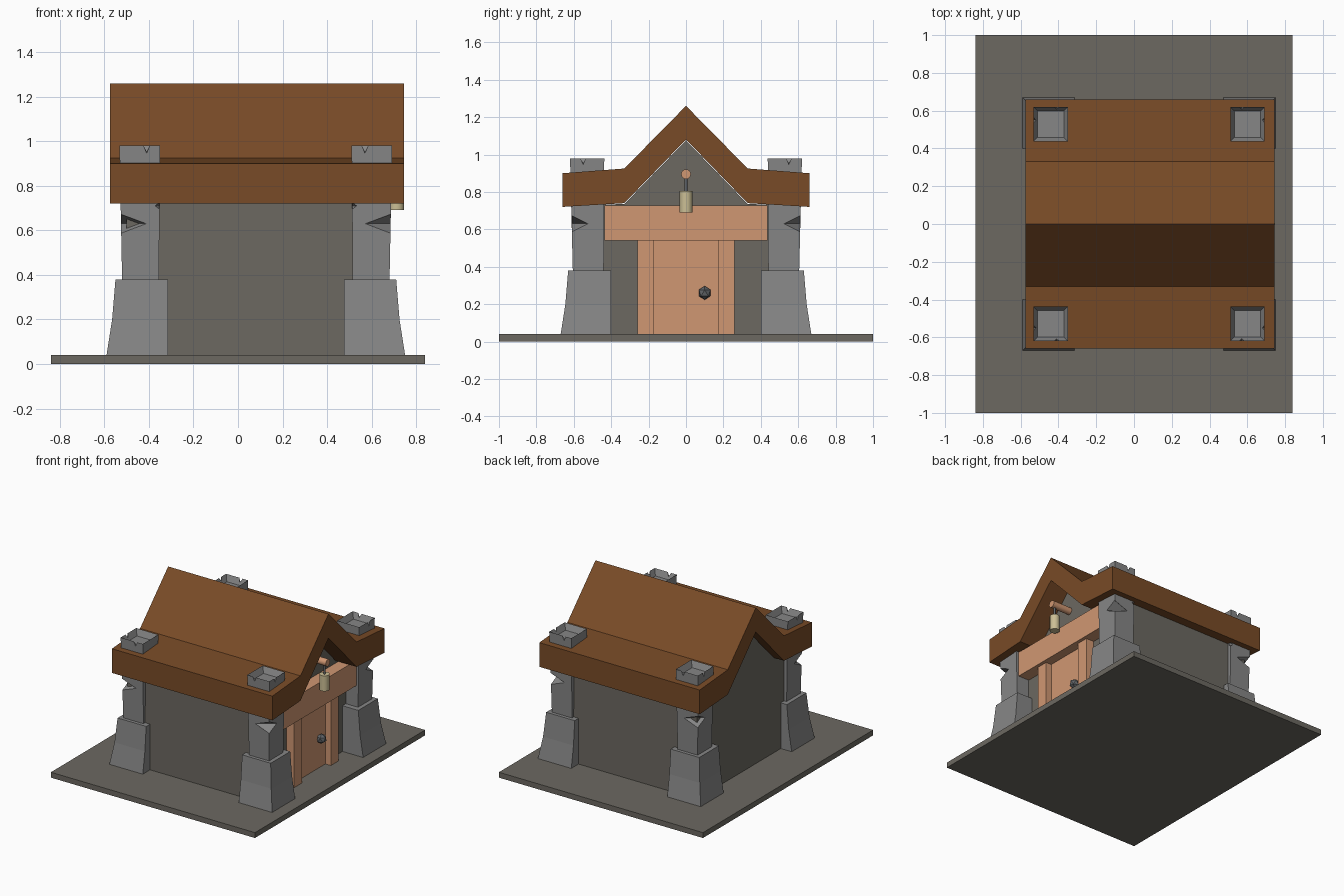
import bpy, bmesh
from mathutils import Matrix, Vector

if "Cube" in bpy.data.objects:
    bpy.data.objects.remove(bpy.data.objects["Cube"])

CX = 0.08  # centre line of the building along x


def material(name, rgb):
    m = bpy.data.materials.new(name)
    m.diffuse_color = (*rgb, 1)
    m.use_nodes = True
    m.node_tree.nodes["Principled BSDF"].inputs["Base Color"].default_value = m.diffuse_color
    return m


STONE = material("dark_stone", (0.15, 0.14, 0.12))
PILLAR = material("pillar_stone", (0.24, 0.24, 0.24))
ROOF = material("roof_brown", (0.19, 0.07, 0.02))
WOOD = material("light_wood", (0.63, 0.31, 0.17))
GLASS = material("lantern_glass", (0.60, 0.52, 0.30))
IRON = material("iron", (0.12, 0.13, 0.14))


def finish(name, bm, mat=None, loc=(0, 0, 0)):
    bmesh.ops.recalc_face_normals(bm, faces=bm.faces)
    me = bpy.data.meshes.new(name)
    bm.to_mesh(me)
    bm.free()
    if mat:
        me.materials.append(mat)
    ob = bpy.data.objects.new(name, me)
    ob.location = loc
    bpy.context.collection.objects.link(ob)
    return ob


def frustum(bm, bottom, top, z0, z1):
    """Block between two rectangles (x0, x1, y0, y1); returns the top face."""
    def ring(r, z):
        return [bm.verts.new((x, y, z)) for x, y in
                ((r[0], r[2]), (r[1], r[2]), (r[1], r[3]), (r[0], r[3]))]
    a, b = ring(bottom, z0), ring(top, z1)
    bm.faces.new(a[::-1])
    for i in range(4):
        j = (i + 1) % 4
        bm.faces.new((a[i], a[j], b[j], b[i]))
    return bm.faces.new(b)


def box(name, x, y, z, mat):
    bm = bmesh.new()
    frustum(bm, (*x, *y), (*x, *y), *z)
    return finish(name, bm, mat)


def extrude_x(name, profile, x0, x1, mat):
    """Extrude a (y, z) outline along x."""
    bm = bmesh.new()
    f = bm.faces.new([bm.verts.new((x0, y, z)) for y, z in profile])
    new = bmesh.ops.extrude_face_region(bm, geom=[f])["geom"]
    bmesh.ops.translate(bm, vec=(x1 - x0, 0, 0),
                        verts=[v for v in new if isinstance(v, bmesh.types.BMVert)])
    return finish(name, bm, mat)


def cylinder(name, r, length, loc, mat, axis='Z', sides=16):
    bm = bmesh.new()
    rot = Matrix.Rotation(1.5707963, 4, 'Y') if axis == 'X' else Matrix()
    bmesh.ops.create_cone(bm, cap_ends=True, segments=sides, radius1=r,
                          radius2=r, depth=length, matrix=rot)
    ob = finish(name, bm, mat, loc)
    for p in ob.data.polygons:
        p.use_smooth = len(p.vertices) == 4
    return ob


# Ground slab, walls and gable
box("base_slab", (-0.84, 0.84), (-1, 1), (0, 0.04), STONE)
extrude_x("walls", [(-0.585, 0.04), (0.585, 0.04), (0.585, 0.73), (0.33, 0.735),
                    (0, 1.075), (-0.33, 0.735), (-0.585, 0.73)], -0.5, 0.58, STONE)

# Roof: thick folded sheet with steep middle and shallow eaves
half = [(0.66, 0.90), (0.33, 0.925)]
under = [(0.33, 0.74), (0.66, 0.72)]
extrude_x("roof", half + [(0, 1.26)] + [(-y, z) for y, z in half[::-1]]
          + [(-y, z) for y, z in under[::-1]] + [(0, 1.08)] + under,
          -0.575, 0.745, ROOF)


def mirror_four(ob):
    m = ob.modifiers.new("mirror", 'MIRROR')
    m.use_axis = (True, True, False)
    m.use_mirror_merge = False


# Pillar feet: outer sides flare in two steps
bm = bmesh.new()
levels = [(0.04, 0.67), (0.2, 0.645), (0.38, 0.63)]
for (z0, o0), (z1, o1) in zip(levels, levels[1:]):
    frustum(bm, (0.395, o0, 0.4, o0), (0.395, o1, 0.4, o1), z0, z1)
bmesh.ops.remove_doubles(bm, verts=bm.verts, dist=1e-4)
inner = [f for f in bm.faces if len(f.verts) == 4
         and all(abs(v.co.z - 0.2) < 1e-4 for v in f.verts)]
bmesh.ops.delete(bm, geom=inner, context='FACES_ONLY')
mirror_four(finish("pillar_feet", bm, PILLAR, (CX, 0, 0)))

# Pillar shafts: slightly flared with a hollow top
bm = bmesh.new()
top = frustum(bm, (0.435, 0.60, 0.44, 0.605), (0.43, 0.612, 0.437, 0.62), 0.37, 0.98)
bm.normal_update()
bmesh.ops.inset_region(bm, faces=[top], thickness=0.03)
bmesh.ops.translate(bm, vec=(0, 0, -0.045), verts=top.verts)
shafts = finish("pillar_shafts", bm, PILLAR, (CX, 0, 0))

# Chips cut out of the shaft corner, inner edge and rim
chips = [((0.61, 0.61, 0.63), (0.12, 0.09, 0.045)),
         ((0.49, 0.62, 0.98), (0.014, 0.06, 0.035)),
         ((0.61, 0.55, 0.98), (0.05, 0.014, 0.035)),
         ((0.435, 0.61, 0.71), (0.02, 0.02, 0.015))]
for i, (loc, size) in enumerate(chips):
    bm = bmesh.new()
    bmesh.ops.create_uvsphere(bm, u_segments=4, v_segments=2, radius=1)
    bmesh.ops.scale(bm, vec=size, verts=bm.verts)
    cut = finish(f"chip_cutter_{i}", bm, None, Vector(loc) + Vector((CX, 0, 0)))
    cut.hide_render = True
    cut.hide_set(True)
    b = shafts.modifiers.new("chip", 'BOOLEAN')
    b.operation = 'DIFFERENCE'
    b.object = cut
    b.solver = 'EXACT'
mirror_four(shafts)

# Door, frame and knob
box("door", (0.56, 0.60), (-0.17, 0.17), (0.04, 0.54), WOOD)
for side, y in (("left", (-0.26, -0.17)), ("right", (0.17, 0.26))):
    box(f"door_post_{side}", (0.56, 0.645), y, (0.04, 0.54), WOOD)
box("door_lintel", (0.56, 0.67), (-0.435, 0.435), (0.54, 0.728), WOOD)
bm = bmesh.new()
bmesh.ops.create_icosphere(bm, subdivisions=1, radius=0.037)
finish("door_knob", bm, IRON, (0.618, 0.1, 0.26))

# Lantern hanging from a peg in the gable
cylinder("lantern_peg", 0.026, 0.17, (0.655, 0, 0.895), WOOD, 'X')
cylinder("lantern_rod", 0.008, 0.09, (0.712, 0, 0.835), IRON, sides=8)
cylinder("lantern", 0.034, 0.115, (0.712, 0, 0.748), GLASS)
